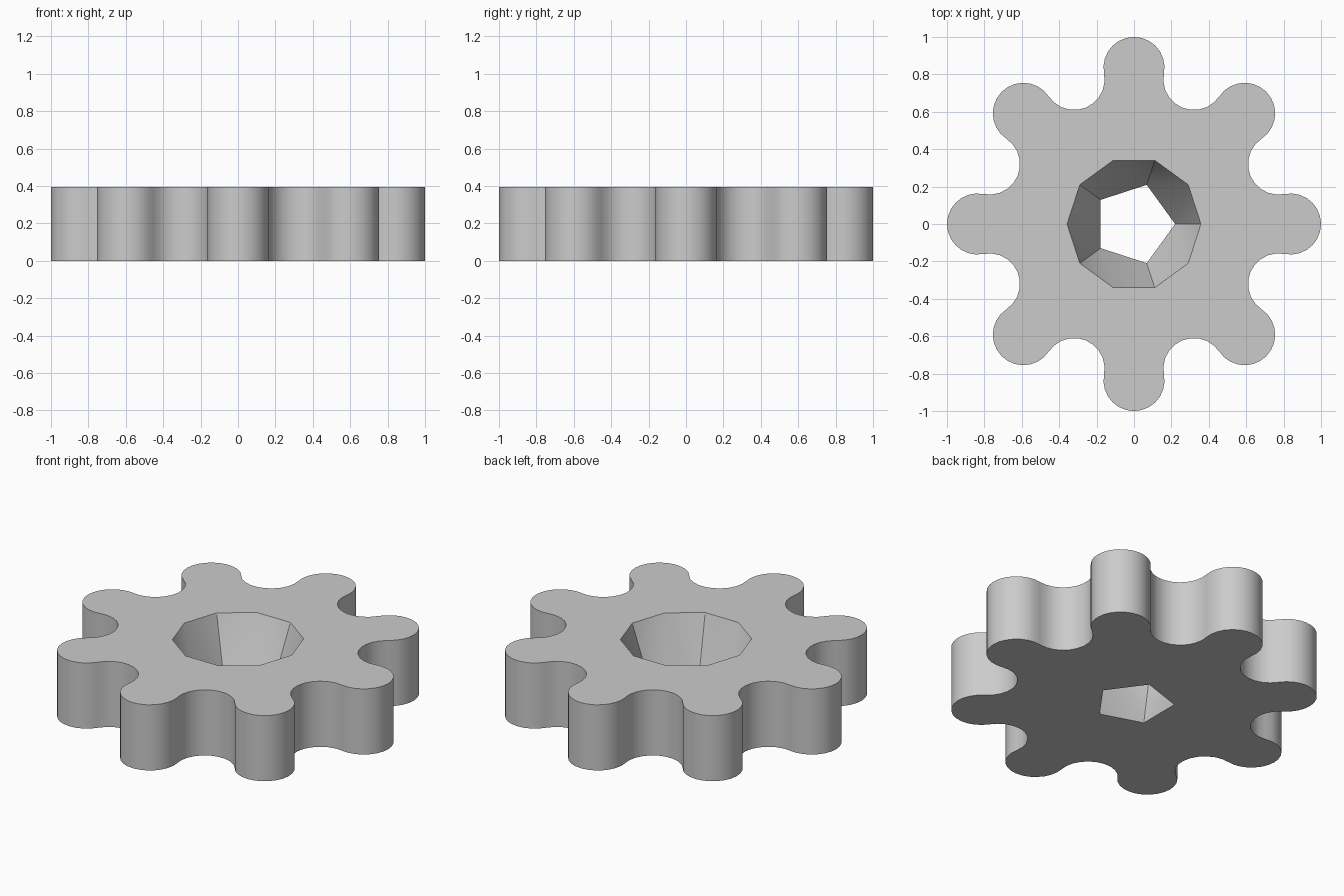
import bpy
import bmesh
from math import sin, cos, pi, radians

cube = bpy.data.objects.get("Cube")
if cube:
    bpy.data.objects.remove(cube, do_unlink=True)

TEETH = 8
HEIGHT = 0.395
STEP = 2 * pi / TEETH
PITCH = 1 / (1 + sin(STEP / 4))     # radius on which tooth and gap circles sit
ROUND = 1 - PITCH                   # radius of those circles, touching each other


def arc(angle, start, end, count):
    """Points of an arc centred on the pitch circle, without its last point."""
    cx, cy = PITCH * cos(angle), PITCH * sin(angle)
    turns = [angle + start + (end - start) * i / count for i in range(count)]
    return [(cx + ROUND * cos(t), cy + ROUND * sin(t)) for t in turns]


def ring(bm, points, z):
    """Closed loop of vertices and its edges."""
    verts = [bm.verts.new((x, y, z)) for x, y in points]
    edges = [bm.edges.new((v, verts[(i + 1) % len(verts)])) for i, v in enumerate(verts)]
    return verts, edges


def circle(radius, sides):
    return [(radius * cos(2 * pi * i / sides), radius * sin(2 * pi * i / sides))
            for i in range(sides)]


# Outline: rounded teeth alternating with rounded gaps
outline = []
bulge = pi / 2 + STEP / 4
hollow = pi / 2 - STEP / 4
for k in range(TEETH):
    outline += arc(k * STEP, -bulge, bulge, 14)
    outline += arc((k + 0.5) * STEP, pi + hollow, pi - hollow, 10)

bm = bmesh.new()
low, low_edges = ring(bm, outline, 0)
high, high_edges = ring(bm, outline, HEIGHT)
pent, pent_edges = ring(bm, circle(0.22, 5), 0)
deca, deca_edges = ring(bm, circle(0.358, 10), HEIGHT)

# Outer wall
n = len(outline)
for i in range(n):
    j = (i + 1) % n
    bm.faces.new((low[i], low[j], high[j], high[i]))

# Tapered bore: five sides below open into ten sides above
for i in range(5):
    a, b = pent[i], pent[(i + 1) % 5]
    d, e, f = deca[2 * i], deca[2 * i + 1], deca[(2 * i + 2) % 10]
    bm.faces.new((a, d, e))
    bm.faces.new((a, e, b))
    bm.faces.new((b, e, f))

# Flat top and bottom with the bore left open
for edges in (high_edges + deca_edges, low_edges + pent_edges):
    bmesh.ops.triangle_fill(bm, use_beauty=True, use_dissolve=False, edges=edges)
bmesh.ops.recalc_face_normals(bm, faces=bm.faces)

mesh = bpy.data.meshes.new("gear_wheel")
bm.to_mesh(mesh)
bm.free()
gear = bpy.data.objects.new("gear_wheel", mesh)
bpy.context.collection.objects.link(gear)

# Plain grey material
grey = bpy.data.materials.new("light_grey")
grey.use_nodes = True
colour = (0.6, 0.6, 0.6, 1)
grey.diffuse_color = colour
grey.node_tree.nodes["Principled BSDF"].inputs["Base Color"].default_value = colour
mesh.materials.append(grey)

bpy.ops.object.select_all(action='DESELECT')
gear.select_set(True)
bpy.context.view_layer.objects.active = gear
bpy.ops.object.shade_smooth_by_angle(angle=radians(30))
